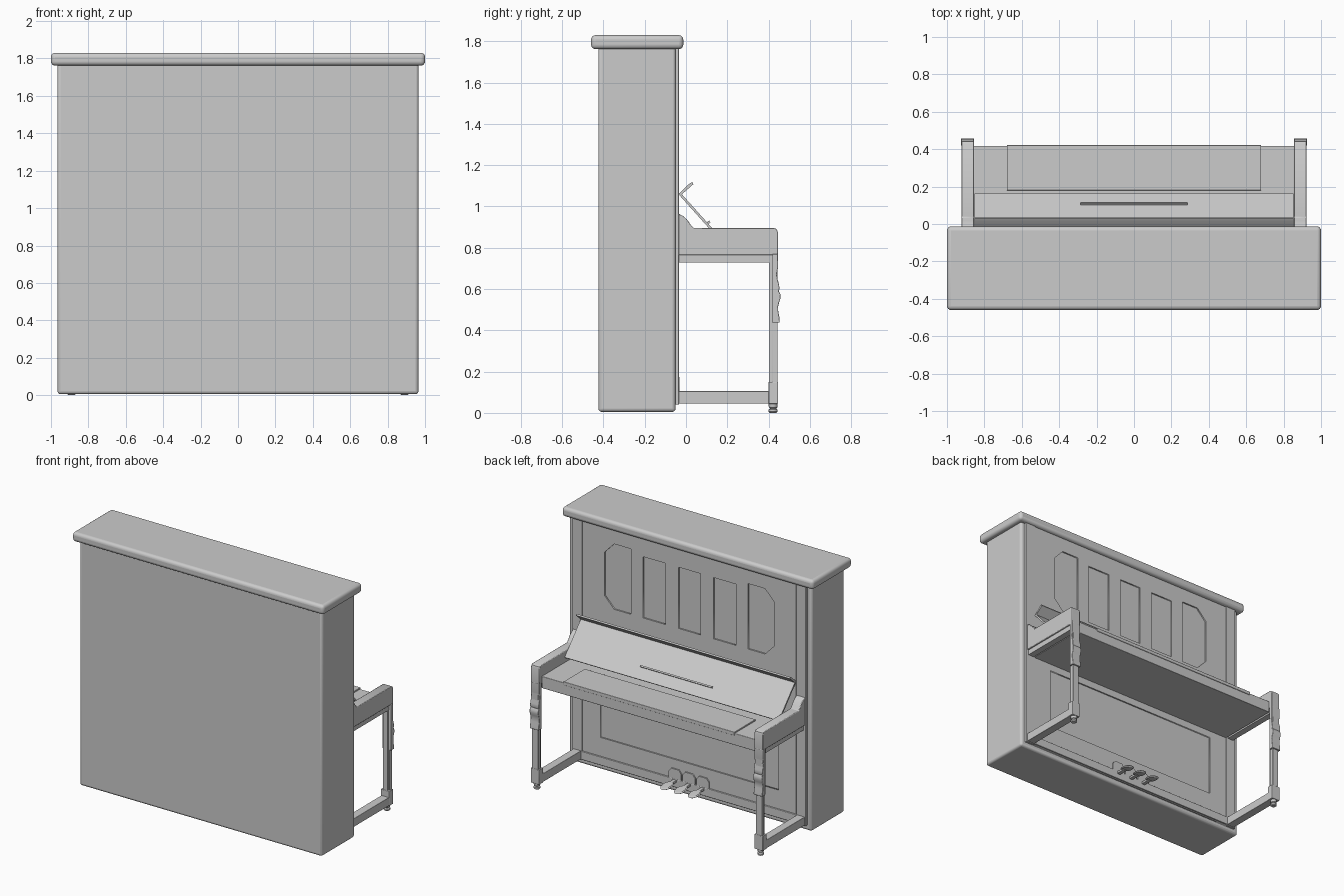
import bpy, bmesh, math

if "Cube" in bpy.data.objects:
    bpy.data.objects.remove(bpy.data.objects["Cube"])


def add(name, bm, bevel=0, segs=3):
    bmesh.ops.recalc_face_normals(bm, faces=bm.faces)
    me = bpy.data.meshes.new(name)
    bm.to_mesh(me)
    bm.free()
    ob = bpy.data.objects.new(name, me)
    bpy.context.collection.objects.link(ob)
    if bevel:
        m = ob.modifiers.new("bevel", "BEVEL")
        m.width, m.segments = bevel, segs
        m.limit_method, m.angle_limit = "ANGLE", math.radians(50)
    bpy.ops.object.select_all(action="DESELECT")
    ob.select_set(True)
    bpy.context.view_layer.objects.active = ob
    bpy.ops.object.shade_smooth_by_angle(angle=math.radians(35))
    return ob


def box(name, x, y, z, bevel=0, segs=3):
    """Box from (min, max) ranges."""
    bm = bmesh.new()
    bmesh.ops.create_cube(bm, size=1)
    for v in bm.verts:
        v.co = [r[0] if c < 0 else r[1] for c, r in zip(v.co, (x, y, z))]
    return add(name, bm, bevel, segs)


def prism(name, pts, x0, x1, bevel=0):
    """Extrude a (y, z) outline along x."""
    bm = bmesh.new()
    f = bm.faces.new([bm.verts.new((x0, y, z)) for y, z in pts])
    ext = bmesh.ops.extrude_face_region(bm, geom=[f])["geom"]
    for v in ext:
        if isinstance(v, bmesh.types.BMVert):
            v.co.x = x1
    return add(name, bm, bevel, 2)


def lathe(name, pts, x, y, steps=20):
    """Revolve an (r, z) profile about a vertical axis."""
    bm = bmesh.new()
    vs = [bm.verts.new((x + r, y, z)) for r, z in pts]
    es = [bm.edges.new(p) for p in zip(vs, vs[1:])]
    bmesh.ops.spin(bm, geom=vs + es, cent=(x, y, 0), axis=(0, 0, 1),
                   angle=2 * math.pi, steps=steps)
    bmesh.ops.remove_doubles(bm, verts=bm.verts, dist=1e-5)
    return add(name, bm)


def sheet(name, loops, y0, y1):
    """Upright board from (x, z) loops; inner loops become openings."""
    cu = bpy.data.curves.new(name, "CURVE")
    cu.dimensions, cu.fill_mode, cu.extrude = "2D", "BOTH", (y1 - y0) / 2
    for pts in loops:
        sp = cu.splines.new("POLY")
        sp.points.add(len(pts) - 1)
        for p, (x, z) in zip(sp.points, pts):
            p.co = (x, z, 0, 1)
        sp.use_cyclic_u = True
    ob = bpy.data.objects.new(name, cu)
    ob.rotation_euler.x = math.pi / 2
    ob.location.y = (y0 + y1) / 2
    bpy.context.collection.objects.link(ob)
    bpy.ops.object.select_all(action="DESELECT")
    ob.select_set(True)
    bpy.context.view_layer.objects.active = ob
    bpy.ops.object.convert(target="MESH")
    return ob


def rect(x0, x1, z0, z1):
    return [(x0, z0), (x1, z0), (x1, z1), (x0, z1)]


# Case and top lid
box("case", (-.965, .965), (-.425, -.05), (.005, 1.78), .016)
box("top_lid", (-1, 1), (-.46, -.013), (1.762, 1.83), .022, 4)

# Front board with recessed windows above and one long panel below
openings = [rect(-.088, .088, 1.19, 1.63), rect(-.71, .71, .24, .68)]
for s in (-1, 1):
    openings.append(rect(*sorted((s * .19, s * .37)), 1.19, 1.63))
    openings.append([(s * x, z) for x, z in (
        (.465, 1.19), (.60, 1.19), (.677, 1.27), (.677, 1.58), (.60, 1.66), (.465, 1.66))])
sheet("front_board", [rect(-.86, .86, .04, 1.77)] + openings, -.054, -.04)
box("base_board", (-.86, .86), (-.05, -.03), (.045, .105), .003)

# Keybed and key cover strip
box("keybed", (-.857, .857), (-.045, .418), (.73, .815), .004)
box("key_slip", (-.68, .68), (.18, .422), (.80, .825), .003)

# Raised fallboard with folded flap and music ledge
prism("fallboard", [(-.037, 1.06), (-.028, 1.068), (.163, .855), (.154, .847)], -.852, .852)
prism("fallboard_flap", [(-.037, 1.06), (-.028, 1.052), (.036, 1.108), (.030, 1.118), (.016, 1.110)],
      -.852, .852)
prism("music_ledge", [(.092, .918), (.10, .908), (.118, .923), (.112, .932)], -.285, .285)

# Side parts, repeated left and right
arm = [(-.05, .765), (.445, .765), (.445, .875), (.440, .889), (.428, .896), (.035, .896),
       (.02, .915), (.005, .937), (-.012, .952), (-.035, .965), (-.05, .97)]
scroll = [(.418, .77), (.445, .77), (.445, .70), (.440, .672), (.443, .65), (.451, .62),
          (.453, .60), (.449, .59), (.457, .575), (.458, .555), (.451, .535), (.446, .515),
          (.447, .49), (.453, .46), (.454, .437), (.418, .437)]
foot = [(0, 0), (.016, 0), (.022, .006), (.022, .016), (.014, .021), (.020, .026),
        (.022, .034), (.022, .046), (0, .046)]
for s, side in ((-1, "left"), (1, "right")):
    def xr(a, b):
        return sorted((s * a, s * b))
    box(f"{side}_pilaster", xr(.852, .93), (-.055, -.034), (.04, 1.77), .003)
    prism(f"{side}_arm", arm, *xr(.855, .923), .004)
    box(f"{side}_arm_rail", xr(.865, .912), (-.05, .425), (.728, .77))
    prism(f"{side}_leg_scroll", scroll, *xr(.855, .925), .003)
    box(f"{side}_leg", xr(.865, .915), (.416, .444), (.10, .77), .003)
    box(f"{side}_leg_inner_strip", xr(.873, .907), (.402, .42), (.10, .74))
    box(f"{side}_leg_block", xr(.857, .923), (.40, .446), (.044, .15), .003)
    box(f"{side}_base_rail", xr(.86, .92), (-.05, .446), (.045, .105), .003)
    lathe(f"{side}_foot", foot, s * .89, .422)

# Three pedals with wall plates
for i, x in enumerate((-.11, 0, .11), 1):
    sheet(f"pedal_plate_{i}", [[(x - .05, .10), (x + .05, .10), (x + .05, .15), (x + .03, .175),
                                (x - .03, .175), (x - .05, .15)]], -.045, -.031)
    box(f"pedal_stem_{i}", (x - .014, x + .014), (-.04, .04), (.082, .10), .004)
    lathe_pts = [(0, -.009), (.03, -.007), (.037, 0), (.03, .006), (0, .008)]
    pad = lathe(f"pedal_pad_{i}", lathe_pts, 0, 0)
    pad.scale.y = 1.5
    pad.location = (x, .06, .09)
    pad.rotation_euler.x = math.radians(-8)
